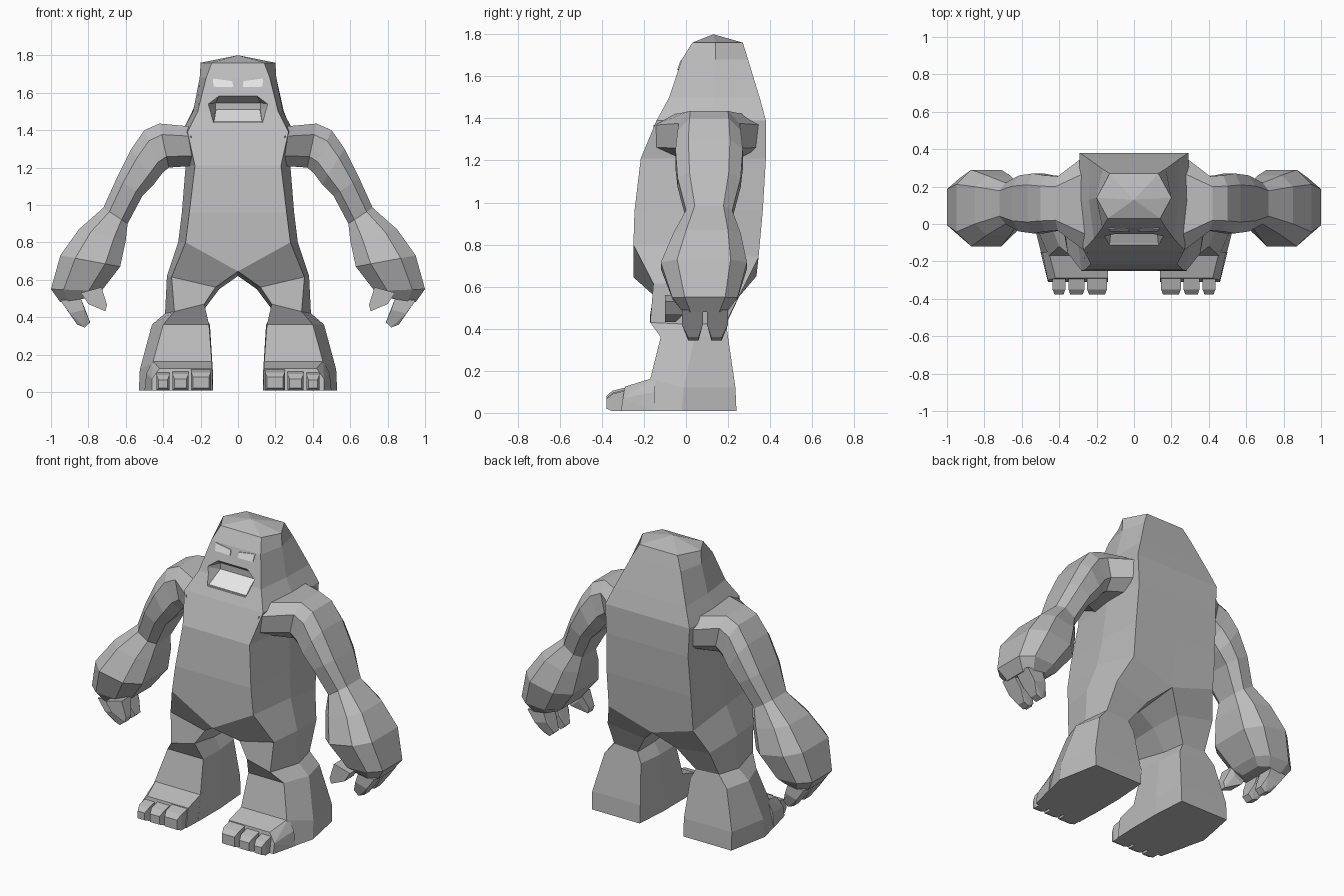
import bpy, bmesh
from mathutils import Vector

if "Cube" in bpy.data.objects:
    bpy.data.objects.remove(bpy.data.objects["Cube"])


def material(name, v):
    m = bpy.data.materials.new(name)
    m.diffuse_color = (v, v, v, 1)
    m.use_nodes = True
    m.node_tree.nodes["Principled BSDF"].inputs["Base Color"].default_value = m.diffuse_color
    return m


GREY = material("stone grey", 0.5)
PALE = material("pale grey", 0.8)


def finish(name, bm, mat):
    bmesh.ops.recalc_face_normals(bm, faces=bm.faces)
    me = bpy.data.meshes.new(name)
    bm.to_mesh(me)
    bm.free()
    me.materials.append(mat)
    ob = bpy.data.objects.new(name, me)
    bpy.context.collection.objects.link(ob)
    return ob


def loft(name, rings, mat=GREY, start=None, end=None):
    """Skin closed rings of points and close both ends with fans."""
    bm = bmesh.new()
    vs = [[bm.verts.new(p) for p in r] for r in rings]
    n = len(rings[0])
    for a, b in zip(vs, vs[1:]):
        for i in range(n):
            j = (i + 1) % n
            bm.faces.new((a[i], a[j], b[j], b[i]))
    for ring, tip in ((vs[0], start), (vs[-1], end)):
        if tip is None:
            tip = sum((v.co for v in ring), Vector()) / n
        c = bm.verts.new(tip)
        for i in range(n):
            bm.faces.new((ring[i], ring[(i + 1) % n], c))
    return finish(name, bm, mat)


def hull(name, pts, mat=GREY, s=1):
    bm = bmesh.new()
    for x, y, z in pts:
        bm.verts.new((s * x, y, z))
    r = bmesh.ops.convex_hull(bm, input=bm.verts)
    junk = {g for g in r["geom_interior"] + r["geom_unused"]
            if isinstance(g, bmesh.types.BMVert)}
    bmesh.ops.delete(bm, geom=list(junk), context='VERTS')
    bmesh.ops.dissolve_limit(bm, angle_limit=0.02, verts=bm.verts, edges=bm.edges)
    return finish(name, bm, mat)


# Head and torso: z, front x/y, side x/y, back x/y
body = [
    (1.76, .14, .03, .20, .14, .13, .27),
    (1.68, .17, -.02, .205, .14, .17, .295),
    (1.50, .215, -.08, .24, .13, .245, .35),
    (1.39, .27, -.14, .30, .12, .29, .38),
    (1.21, .23, -.215, .28, .10, .28, .38),
    (0.96, .26, -.245, .30, .08, .29, .365),
]
rings = []
for z, xf, yf, xs, ys, xb, yb in body:
    rings.append([(0, yf, z), (xf, yf, z), (xs, ys, z), (xb, yb, z),
                  (0, yb, z), (-xb, yb, z), (-xs, ys, z), (-xf, yf, z)])
# hip line rises to the sides above each leg
rings.append([(0, -.25, .645), (.28, -.25, .80), (.32, .06, .80), (.29, .345, .74),
              (0, .335, .65), (-.29, .345, .74), (-.32, .06, .80), (-.28, -.25, .80)])
torso = loft("head_and_torso", rings, start=(0, .13, 1.80), end=(0, .05, .62))

# Mouth recess
outline = [(.165, 1.54), (.10, 1.585), (.13, 1.44)]
pts = []
for s in (1, -1):
    pts += [(s * x, -.25, z) for x, z in outline]
    pts += [(s * .165, -.08, 1.54), (s * .10, -.055, 1.585), (s * .13, -.105, 1.44)]
    pts += [(s * .12, 0, 1.545), (s * .12, 0, 1.505)]
cutter = hull("mouth_cutter", pts)
cutter.hide_render = True
mod = torso.modifiers.new("mouth", 'BOOLEAN')
mod.operation = 'DIFFERENCE'
mod.solver = 'EXACT'
mod.object = cutter
bpy.context.view_layer.objects.active = torso
bpy.ops.object.modifier_apply(modifier="mouth")
bpy.data.objects.remove(cutter)

# Lower teeth plate on the mouth floor
hull("teeth", [(s * x, y, z + d) for s in (1, -1) for d in (-.002, .006)
               for x, y, z in ((.128, -.103, 1.441), (.118, -.004, 1.503))], PALE)

# Leg rings: inner front, outer front, outer side, outer back, inner back, inner side
leg = [
    [(0, -.25, .645), (.28, -.25, .80), (.32, .06, .80),
     (.29, .345, .74), (0, .335, .65), (0, .05, .62)],
    [(.12, -.155, .56), (.355, -.155, .615), (.38, .04, .62),
     (.35, .27, .59), (.11, .25, .55), (.10, .05, .55)],
    [(.18, -.17, .47), (.34, -.17, .43), (.39, .04, .42),
     (.36, .19, .43), (.20, .19, .42), (.19, .04, .43)],
    [(.155, -.12, .36), (.40, -.12, .36), (.46, .04, .36),
     (.42, .20, .36), (.17, .20, .36), (.15, .04, .36)],
    [(.14, -.17, .16), (.455, -.17, .16), (.525, -.01, .12),
     (.48, .235, .12), (.15, .235, .12), (.135, .03, .12)],
    [(.135, -.20, .008), (.485, -.20, .008), (.53, -.02, .008),
     (.48, .24, .008), (.15, .24, .008), (.135, .03, .008)],
]

# Arm rings: upper x/z, lower x/z, half depth, centre y
arm = [
    (.26, 1.42, .22, 1.21, .265, .11),
    (.42, 1.435, .37, 1.20, .145, .11),
    (.50, 1.40, .405, 1.17, .15, .11),
    (.57, 1.30, .45, 1.11, .16, .11),
    (.65, 1.14, .51, 1.05, .15, .11),
    (.72, .985, .59, .90, .11, .11),
    (.85, .87, .60, .81, .16, .10),
    (.95, .73, .63, .67, .205, .085),
    (1.0, .55, .73, .54, .155, .09),
    (.95, .48, .78, .505, .11, .09),
]
profile = [(0, .62), (.25, 1), (.75, 1), (1, .62), (1, -.62), (.75, -1), (.25, -1), (0, -.62)]

for side, s in (("right", 1), ("left", -1)):
    loft(side + "_leg", [[(s * x, y, z) for x, y, z in r] for r in leg])

    # Foot and three toes
    hull(side + "_foot", [(.14, -.15, .168), (.455, -.15, .168), (.49, -.15, .10),
                          (.14, -.29, .125), (.42, -.29, .125), (.46, -.30, .07),
                          (.14, -.31, .008), (.46, -.31, .008),
                          (.135, -.15, .008), (.50, -.15, .008)], s=s)
    for i, (a, b, h) in enumerate(((.145, .25, .105), (.265, .35, .095), (.367, .435, .09))):
        hull(f"{side}_toe_{i + 1}",
             [(x, -.27, z) for x in (a, b) for z in (.008, h + .02)]
             + [(x, -.35, h) for x in (a, b)]
             + [(x, -.378, z) for x in (a + .01, b - .01) for z in (.02, h - .025)]
             + [(x, -.35, .008) for x in (a, b)], s=s)

    # Arm
    loft(side + "_arm", [[(s * (xu + (xl - xu) * t), yc + k * w, zu + (zl - zu) * t)
                          for t, k in profile] for xu, zu, xl, zl, w, yc in arm])

    # Two curled fingers and a thumb
    for i, (y0, y1, t0, t1) in enumerate(((-.02, .08, .01, .06), (.10, .20, .12, .17))):
        hull(f"{side}_finger_{i + 1}",
             [(x, y, z) for y in (y0, y1) for x, z in ((.84, .50), (.95, .49), (.90, .42), (.82, .44))]
             + [(x, y, z) for y in (t0, t1) for x, z in ((.79, .372), (.82, .345), (.86, .36))], s=s)
    hull(side + "_thumb",
         [(x, y, z) for y in (-.10, -.01) for x, z in ((.73, .56), (.84, .53), (.80, .47), (.75, .51))]
         + [(x, y, z) for y in (-.10, -.05) for x, z in ((.70, .465), (.71, .432), (.74, .445))], s=s)

    # Eye plate lying on the sloped face
    hull(side + "_eye", [(x, -.08 + (1.50 - z) * -.3333 + d, z) for d in (-.005, .003)
                         for x, z in ((.025, 1.63), (.03, 1.662), (.135, 1.676), (.13, 1.632))],
         PALE, s)
